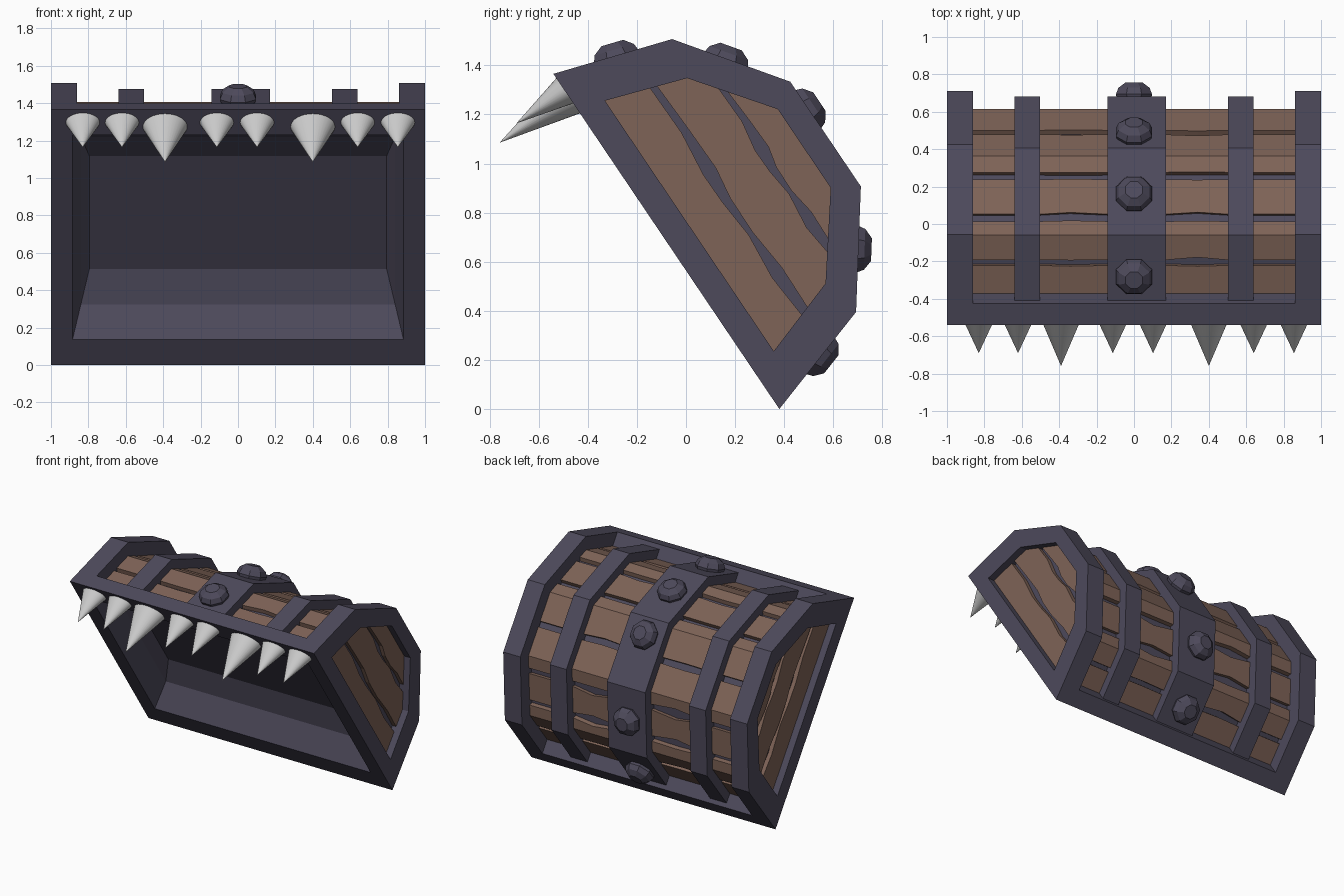
import bpy, bmesh, math, random
from mathutils import Vector

if "Cube" in bpy.data.objects:
    bpy.data.objects.remove(bpy.data.objects["Cube"])
random.seed(4)


def material(name, rgb):
    m = bpy.data.materials.new(name)
    m.diffuse_color = (*rgb, 1)
    m.use_nodes = True
    m.node_tree.nodes["Principled BSDF"].inputs["Base Color"].default_value = m.diffuse_color
    return m


IRON = material("dark_iron", (0.075, 0.068, 0.105))
WOOD = material("brown_wood", (0.21, 0.125, 0.095))

# Tilted lid frame: u runs down the open rim, v points out of the opening
D, N = Vector((0, 0.559, -0.829)), Vector((0, 0.829, 0.559))
C = Vector((0, -0.08, 0.683))


def world(p):
    return C + Vector((p[0], 0, 0)) + D * p[1] + N * p[2]


def loft(name, rings, mat=None, cap0=True, cap1=True):
    bm = bmesh.new()
    rows = [[bm.verts.new(world(p)) for p in r] for r in rings]
    n = len(rows[0])
    for a, b in zip(rows, rows[1:]):
        for i in range(n):
            bm.faces.new((a[i], a[(i + 1) % n], b[(i + 1) % n], b[i]))
    if cap0:
        bm.faces.new(rows[0])
    if cap1:
        bm.faces.new(rows[-1])
    bmesh.ops.recalc_face_normals(bm, faces=bm.faces)
    me = bpy.data.meshes.new(name)
    bm.to_mesh(me)
    bm.free()
    ob = bpy.data.objects.new(name, me)
    bpy.context.collection.objects.link(ob)
    if mat:
        me.materials.append(mat)
    return ob


def mirrored(half):
    return half + [(-u, v) for u, v in reversed(half)]


def arc(d, v0):
    """Outer lid profile moved inwards by d, starting at height v0."""
    return mirrored([(-0.823 + 1.05 * d + 0.318 * v0, v0),
                     (-0.67 + 0.854 * d, 0.48 - 0.614 * d),
                     (-0.257 + 0.327 * d, 0.782 - d)])


def arch(name, x0, x1, outer, inner, mat):
    loft(name, [[(x0, *o), (x1, *o), (x1, *i), (x0, *i)]
                for o, i in zip(outer, inner)], mat)


def rect(hx, hu, v):
    return [(-hx, -hu, v), (hx, -hu, v), (hx, hu, v), (-hx, hu, v)]


# Rim with the shallow mouth cavity
loft("rim_and_mouth", [rect(0.86, 0.65, 0.113), rect(1, 0.787, 0.113), rect(1, 0.823, 0),
                       rect(0.885, 0.66, 0), rect(0.84, 0.54, 0.16),
                       rect(0.795, 0.365, 0.237)], IRON, cap0=False)

# Backing shell, seen in the gaps between planks
arch("backing_shell", -0.9, 0.9, arc(0.125, 0.08), arc(0.16, 0.08), IRON)

# End frames and straps
panel = mirrored([(-0.615, 0.113), (-0.504, 0.442), (-0.193, 0.677)])
for side, s in (("left", -1), ("right", 1)):
    arch(side + "_end_frame", s * 0.86, s, arc(0, 0), panel, IRON)
    arch(side + "_strap", s * 0.503, s * 0.638, arc(0.03, 0.08), arc(0.13, 0.08), IRON)
arch("center_strap", -0.143, 0.17, arc(0.03, 0.08), arc(0.13, 0.08), IRON)


# Curved lid planks with uneven gaps
def along(profile, p):
    k = min(int(p), len(profile) - 2)
    return Vector(profile[k]).lerp(Vector(profile[k + 1]), p - k)


top, low = arc(0.095, 0.1), arc(0.135, 0.1)
gaps = [0.545, 1.22, 1.75, 2.5, 3.25, 3.78, 4.455]
stations = [-0.87, -0.5, -0.34, -0.14, 0.17, 0.34, 0.5, 0.87]
starts = [0.0] + [g + 0.045 for g in gaps]
ends = [g - 0.045 for g in gaps] + [5.0]
for n, (a, b) in enumerate(zip(starts, ends)):
    rings = []
    for x in stations:
        j = 0.06 if abs(x) == 0.34 else 0
        p0 = a + (random.uniform(-0.3, 1) * j if n else 0)
        p1 = b - (random.uniform(-0.3, 1) * j if n < 7 else 0)
        ps = [p0] + [k for k in range(1, 5) if a < k < b] + [p1]
        rings.append([(x, *along(top, p)) for p in ps] +
                     [(x, *along(low, p)) for p in reversed(ps)])
    loft(f"lid_plank_{n + 1}", rings, WOOD)


# End panels: iron backing and three wavy planks each
def half_width(v):
    if v < 0.442:
        return 0.615 - 0.111 * (v - 0.113) / 0.329
    return 0.504 - 0.311 * (v - 0.442) / 0.235


def edge(base, wave):
    ts = [-1, -0.6, -0.25, 0, 0.3, 0.65, 1]
    return [(t * half_width(base + w), base + w) for t, w in zip(ts, wave)]


wave1 = [0.01, 0.014, -0.008, -0.006, 0.008, -0.01, 0.005]
wave2 = [0, 0.008, 0.012, -0.008, -0.01, 0.008, 0.004]
corner = (0.504, 0.442)
boards = [
    [(-0.615, 0.113)] + edge(0.285, wave1) + [(0.615, 0.113)],
    edge(0.322, wave2) + [corner] + edge(0.515, wave1)[::-1] + [(-0.504, 0.442)],
    edge(0.548, wave2) + [(0.193, 0.677), (-0.193, 0.677)],
]
for side, s in (("left", -1), ("right", 1)):
    loft(side + "_end_backing", [[(s * x, *p) for p in panel] for x in (0.88, 0.92)], IRON)
    for n, b in enumerate(boards):
        loft(f"{side}_end_plank_{n + 1}",
             [[(s * x, *p) for p in b] for x in (0.9, 0.95)], WOOD)

# Faceted studs down the center strap
strap = arc(0.03, 0.08)
for n, p in enumerate([0.43, 1.46, 2.25, 3.5, 4.55]):
    k = int(p)
    t = (Vector(strap[k + 1]) - Vector(strap[k])).normalized()
    out, c = Vector((-t.y, t.x)), along(strap, p)
    rings = []
    for r, h in ((0.09, -0.02), (0.105, 0.02), (0.09, 0.055), (0.05, 0.083)):
        ring = []
        for i in range(8):
            a = math.tau * (i + 0.5) / 8
            q = c + t * r * math.sin(a) + out * h
            ring.append((r * math.cos(a), q.x, q.y))
        rings.append(ring)
    loft(f"stud_{n + 1}", rings, IRON)

# Teeth hanging from the upper rim
for n, x in enumerate([-0.83, -0.62, -0.39, -0.113, 0.102, 0.4, 0.64, 0.855]):
    big = n in (2, 5)
    rx, ru, u, h = (0.12, 0.085, -0.713, 0.335) if big else (0.092, 0.063, -0.74, 0.235)
    rings = [[(x + k * rx * math.cos(math.tau * i / 32),
               u + k * ru * math.sin(math.tau * i / 32), v) for i in range(32)]
             for k, v in ((1, 0.004), (0.01, -h))]
    ob = loft(f"tooth_{n + 1}", rings)
    bpy.ops.object.select_all(action='DESELECT')
    ob.select_set(True)
    bpy.context.view_layer.objects.active = ob
    bpy.ops.object.shade_smooth_by_angle(angle=math.radians(30))
